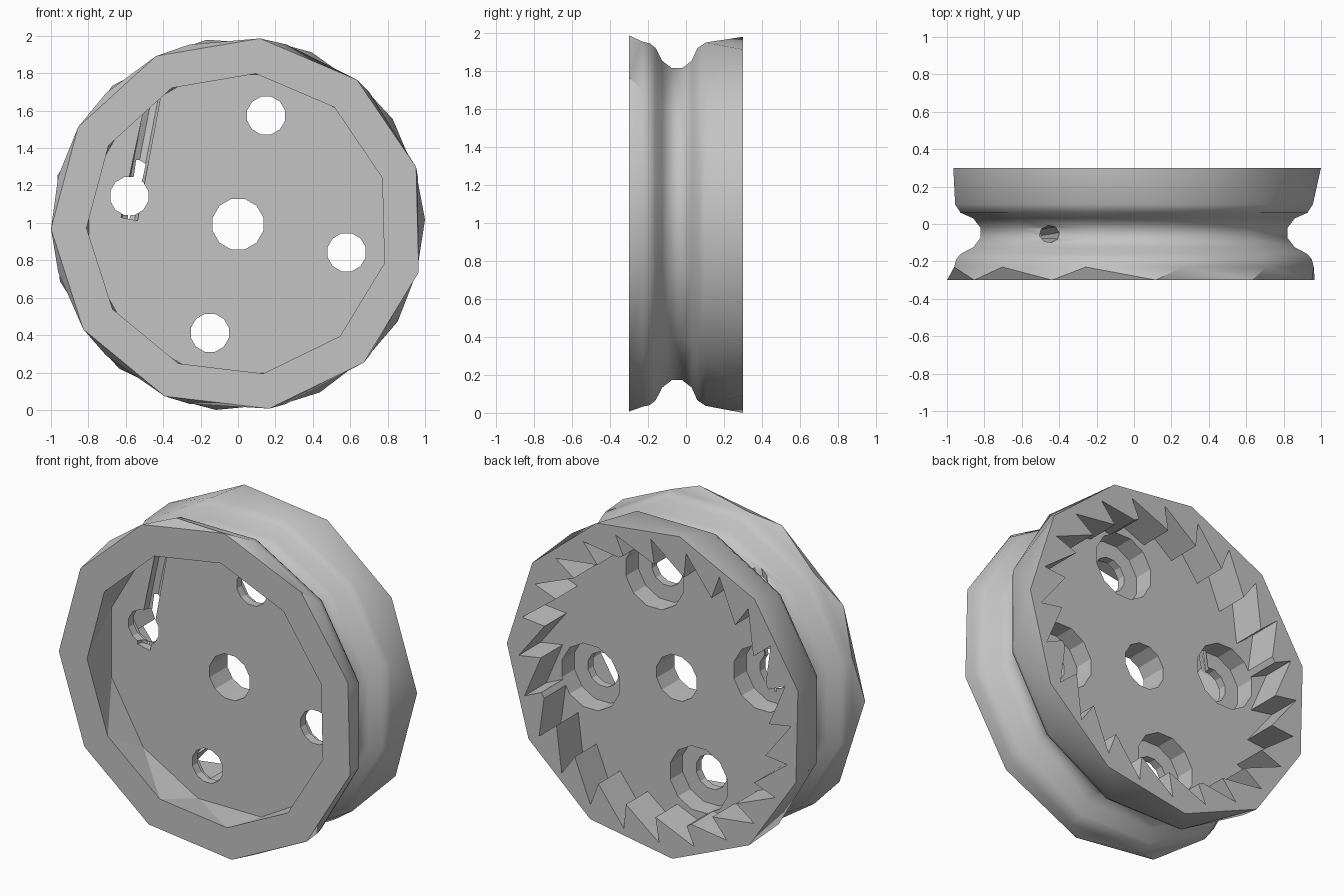
import bpy, bmesh
from math import sin, cos, radians, pi, hypot
from mathutils import Vector

cube = bpy.data.objects.get("Cube")
if cube:
    bpy.data.objects.remove(cube, do_unlink=True)

grey = bpy.data.materials.new("plain_grey")
grey.use_nodes = True
grey.diffuse_color = (0.55, 0.55, 0.55, 1)
grey.node_tree.nodes["Principled BSDF"].inputs["Base Color"].default_value = (0.55, 0.55, 0.55, 1)

AXLE_Z = 0.993


def polar(angle, radius, y):
    return Vector((radius * cos(angle), y, AXLE_Z + radius * sin(angle)))


def ring(sides, phase, radius, y):
    """Regular polygon about the axle: list of (angle, point)."""
    angles = [radians(phase) + 2 * pi * i / sides for i in range(sides)]
    return [(a, polar(a, radius, y)) for a in angles]


def loft(name, rings, offset=(0, 0)):
    """Closed solid through rings; rings with unequal sides are zipped by angle."""
    bm = bmesh.new()
    shift = Vector((offset[0], 0, offset[1]))
    loops = [[(a, bm.verts.new(p + shift)) for a, p in r] for r in rings]
    for low, high in zip(loops, loops[1:]):
        n, m = len(low), len(high)
        if n == m:
            for i in range(n):
                k = (i + 1) % n
                bm.faces.new((low[i][1], low[k][1], high[k][1], high[i][1]))
            continue
        i = j = 0
        while i < n or j < m:
            next_low = low[0][0] + 2 * pi * (i + 1) / n
            next_high = high[0][0] + 2 * pi * (j + 1) / m
            a, b = low[i % n][1], high[j % m][1]
            if j >= m or (i < n and next_low <= next_high):
                i += 1
                bm.faces.new((a, low[i % n][1], b))
            else:
                j += 1
                bm.faces.new((a, high[j % m][1], b))
    for cap in (loops[0], loops[-1]):
        bm.faces.new([v for _, v in cap])
    bmesh.ops.recalc_face_normals(bm, faces=bm.faces)
    mesh = bpy.data.meshes.new(name)
    bm.to_mesh(mesh)
    bm.free()
    mesh.materials.append(grey)
    obj = bpy.data.objects.new(name, mesh)
    bpy.context.collection.objects.link(obj)
    return obj


def drill(name, radius, y0, y1, offset=(0, 0)):
    return loft(name, [ring(12, 15, radius, y) for y in (y0, y1)], offset)


# Spool body: coarse flange rims with a rounded groove between them
groove = [(-0.23, 0.995), (-0.19, 0.985), (-0.16, 0.96), (-0.125, 0.89), (-0.075, 0.85),
          (-0.02, 0.85), (0.03, 0.89), (0.06, 0.96), (0.105, 0.99)]
body = loft("spool_wheel",
            [ring(11, 17.8, 1, -0.3)]
            + [ring(12, 15, r, y) for y, r in groove]
            + [ring(11, 1.4, 1, 0.3)])

# Front recess, widening slightly towards its floor
FLOOR, RATCHET_FLOOR, BORE_FLOOR = -0.08, 0.09, -0.03
cutters = [loft("front_recess", [ring(11, 17.8, 0.81, -0.4), ring(11, 17.8, 0.81, -0.3),
                                 ring(12, 15, 0.825, FLOOR)])]

# Ratchet recess with leaning saw teeth in the back
TEETH = 24
outline = []
for k in range(TEETH):
    for turn, radius in ((-0.12, 0.92), (0.98, 0.77)):
        outline.append((2 * pi * (k + turn) / TEETH, radius))
cutters.append(loft("ratchet_recess", [[(a, polar(a, r, y)) for a, r in outline]
                                       for y in (RATCHET_FLOOR, 0.4)]))

# Axle hole and four counterbored bolt holes
cutters.append(drill("axle_hole", 0.14, -0.5, 0.5))
for k in range(4):
    angle = radians(75.5 + 90 * k)
    spot = (0.6 * cos(angle), 0.6 * sin(angle))
    cutters.append(drill("bolt_hole", 0.105, -0.5, 0.5, spot))
    cutters.append(drill("counterbore", 0.2, BORE_FLOOR, 0.5, spot))

# Slanted cord hole from the groove down to one bolt hole
start, end = Vector((-0.58, -0.075, 1.02)), Vector((-0.425, -0.05, 1.82))
bpy.ops.mesh.primitive_cylinder_add(vertices=8, radius=0.047, depth=(end - start).length,
                                    location=(start + end) / 2)
cord = bpy.context.object
cord.name = "cord_hole"
cord.rotation_euler = (end - start).to_track_quat("Z", "Y").to_euler()
cord.data.materials.append(grey)
cutters.append(cord)

# Cut everything out of the body
bpy.ops.object.select_all(action="DESELECT")
bpy.context.view_layer.objects.active = body
body.select_set(True)
for cutter in cutters:
    cutter.hide_render = True
    mod = body.modifiers.new(cutter.name, "BOOLEAN")
    mod.operation = "DIFFERENCE"
    mod.solver = "EXACT"
    mod.object = cutter
    bpy.ops.object.modifier_apply(modifier=mod.name)
for cutter in cutters:
    bpy.data.objects.remove(cutter, do_unlink=True)

# Smooth groove and rims, flat holes and recesses
bpy.ops.object.shade_smooth_by_angle(angle=radians(42))
for face in body.data.polygons:
    face.use_smooth = hypot(face.center.x, face.center.z - AXLE_Z) > 0.81
